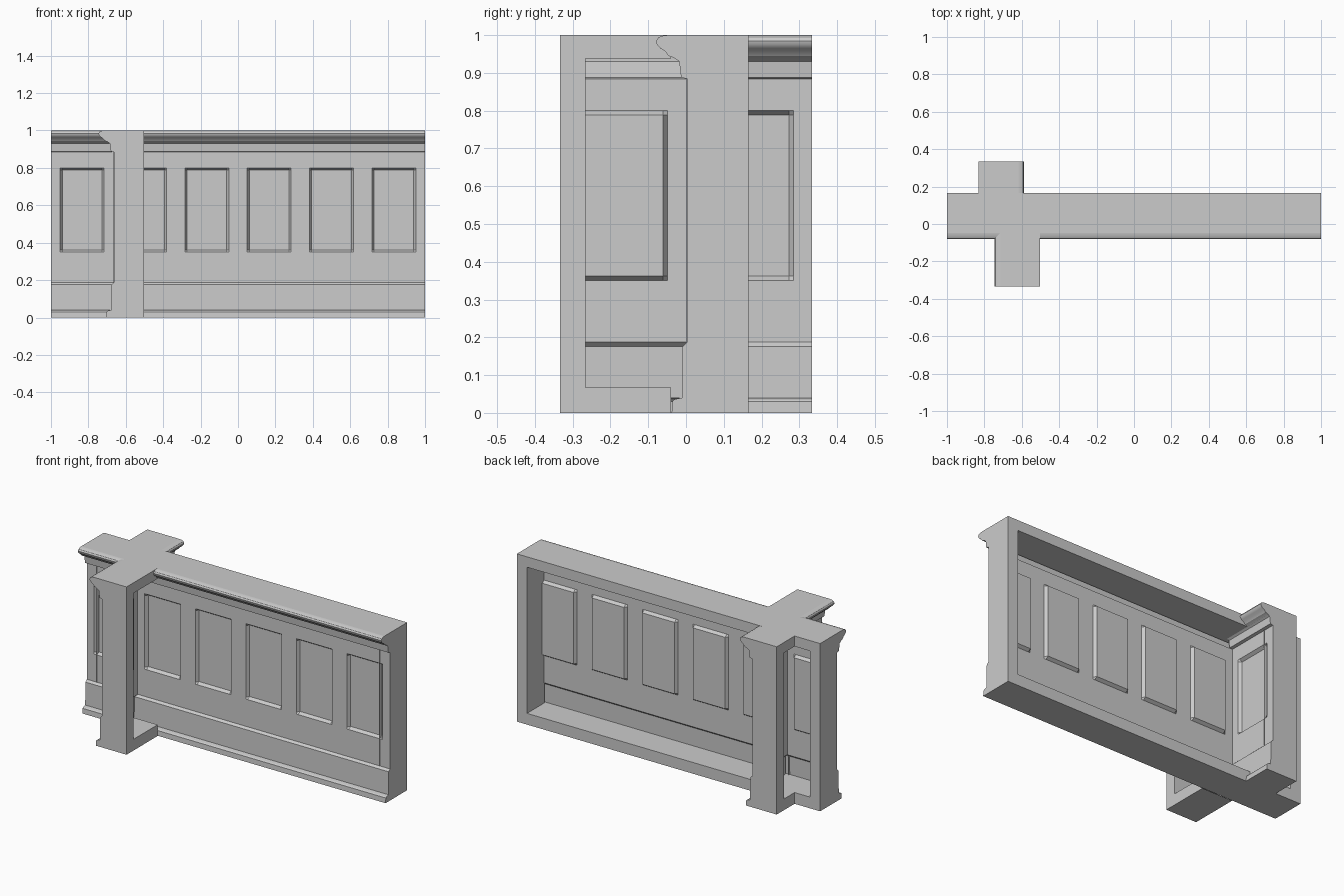
import bpy, bmesh, math
from mathutils import Vector

if "Cube" in bpy.data.objects:
    bpy.data.objects.remove(bpy.data.objects["Cube"])

MOD = 2 / 3 / 2          # bay length along a wall
BACK = 0.165             # depth of the back frame plane
LO, HI, POST = 0.067, 0.938, 0.067
# moulding cross-section (depth, height), bottom to top
PROFILE = [(-0.038, 0), (-0.036, 0.03), (-0.03, 0.036), (-0.011, 0.04),
           (-0.009, 0.176), (0.004, 0.188), (0.004, 0.884), (-0.013, 0.888),
           (-0.018, 0.93), (-0.032, 0.94), (-0.046, 0.945), (-0.056, 0.958),
           (-0.068, 0.965), (-0.077, 0.975), (-0.079, 0.984), (-0.074, 0.993),
           (-0.064, 0.998), (-0.048, 1.0)]
PZ0, PZ1, HALF, BEV, RECESS = 0.35, 0.80, 0.118, 0.012, 0.018


def add_face(bm, pts, normal):
    f = bm.faces.new([bm.verts.new(p) for p in pts])
    f.normal_update()
    if f.normal.dot(Vector(normal)) < 0:
        f.normal_flip()


def wall(name, u0, u1, frame0, both_caps, loc=(0, 0, 0), angle=0):
    bm = bmesh.new()
    # moulded front sheet with recessed panels
    rows = sorted(PROFILE + [(0.004, z) for z in (PZ0, PZ0 + BEV, PZ1 - BEV, PZ1)],
                  key=lambda p: p[1])
    centres = [u0 + MOD * (k + 0.5) for k in range(round((u1 - u0) / MOD))]
    cols = [u0] + [c + d for c in centres
                   for d in (-HALF, -HALF + BEV, HALF - BEV, HALF)] + [u1]

    def point(u, v, z):
        inside = PZ0 + BEV / 2 < z < PZ1 - BEV / 2 and any(
            abs(u - c) < HALF - BEV / 2 for c in centres)
        return (u, v + RECESS if inside else v, z)

    grid = [[bm.verts.new(point(u, *r)) for r in rows] for u in cols]
    for i in range(len(cols) - 1):
        for j in range(len(rows) - 1):
            bm.faces.new((grid[i][j], grid[i + 1][j],
                          grid[i + 1][j + 1], grid[i][j + 1]))

    # top and bottom rails of the back frame
    for a, b, n in [((-0.048, 1), (BACK, 1), (0, 0, 1)),
                    ((BACK, 1), (BACK, HI), (0, 1, 0)),
                    ((BACK, HI), (-0.03, HI), (0, 0, -1)),
                    ((-0.01, LO), (BACK, LO), (0, 0, 1)),
                    ((BACK, LO), (BACK, 0), (0, 1, 0)),
                    ((BACK, 0), (-0.038, 0), (0, 0, -1))]:
        add_face(bm, [(frame0, *a), (u1, *a), (u1, *b), (frame0, *b)], n)

    # end caps and posts
    for u, s in [(u1, 1)] + ([(u0, -1)] if both_caps else []):
        w = u - s * POST
        add_face(bm, [(u, v, z) for v, z in PROFILE] + [(u, BACK, 1), (u, BACK, 0)],
                 (s, 0, 0))
        add_face(bm, [(u, BACK, LO), (u, BACK, HI), (w, BACK, HI), (w, BACK, LO)],
                 (0, 1, 0))
        add_face(bm, [(w, BACK, LO), (w, BACK, HI), (w, 0.0, HI), (w, 0.0, LO)],
                 (-s, 0, 0))

    bmesh.ops.remove_doubles(bm, verts=bm.verts, dist=0.0003)
    me = bpy.data.meshes.new(name)
    bm.to_mesh(me)
    bm.free()
    ob = bpy.data.objects.new(name, me)
    bpy.context.collection.objects.link(ob)
    ob.location = loc
    ob.rotation_euler.z = angle
    bpy.ops.object.select_all(action='DESELECT')
    ob.select_set(True)
    bpy.context.view_layer.objects.active = ob
    bpy.ops.object.shade_smooth_by_angle(angle=math.radians(30))


# long wall, then the front and back stub walls
wall("main_wall", -1, 1, -1, True)
wall("front_stub_wall", 0, MOD, 0.04, False, (-2 / 3, 0, 0), -math.pi / 2)
wall("back_stub_wall", 0, MOD, BACK, False, (-2 / 3, 0, 0), math.pi / 2)
